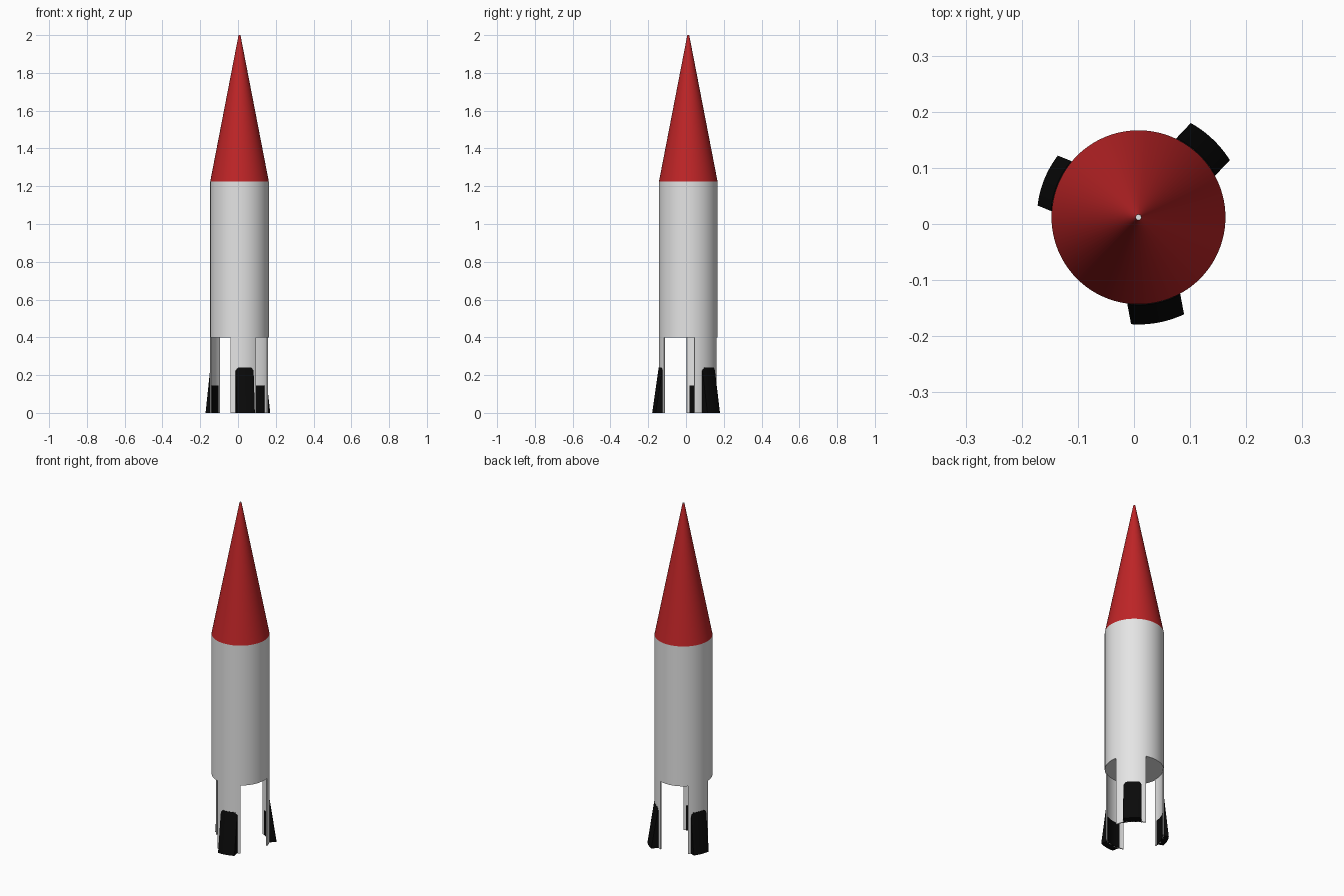
import bpy, bmesh, math

if "Cube" in bpy.data.objects:
    bpy.data.objects.remove(bpy.data.objects["Cube"])

CX, CY, R = 0.008, 0.012, 0.155   # hull axis and radius
Z_LEG, Z_NOSE, Z_TOP = 0.40, 1.225, 2.0


def material(name, rgb):
    m = bpy.data.materials.new(name)
    m.diffuse_color = (*rgb, 1)
    m.use_nodes = True
    m.node_tree.nodes["Principled BSDF"].inputs["Base Color"].default_value = m.diffuse_color
    return m


WHITE = material("white_paint", (0.78, 0.78, 0.78))
RED = material("red_paint", (0.52, 0.018, 0.02))
BLACK = material("black_rubber", (0.003, 0.003, 0.003))


def finish(name, bm, mats):
    bmesh.ops.recalc_face_normals(bm, faces=bm.faces)
    me = bpy.data.meshes.new(name)
    bm.to_mesh(me)
    bm.free()
    for m in mats:
        me.materials.append(m)
    ob = bpy.data.objects.new(name, me)
    bpy.context.collection.objects.link(ob)
    ob.location = (CX, CY, 0)
    bpy.context.view_layer.objects.active = ob
    for o in bpy.context.selected_objects:
        o.select_set(False)
    ob.select_set(True)
    bpy.ops.object.shade_smooth_by_angle(angle=math.radians(30))
    return ob


def frustum(bm, r1, r2, z1, z2, top, bottom, n=96):
    rings = [[bm.verts.new((r * math.cos(2 * math.pi * i / n),
                            r * math.sin(2 * math.pi * i / n), z)) for i in range(n)]
             for r, z in ((r1, z1), (r2, z2))]
    for i in range(n):
        j = (i + 1) % n
        bm.faces.new((rings[0][i], rings[0][j], rings[1][j], rings[1][i]))
    if bottom:
        bm.faces.new(rings[0][::-1])
    if top:
        bm.faces.new(rings[1])


def sweep(name, sections, mat):
    """Skin a row of closed cross-sections and cap both ends."""
    bm = bmesh.new()
    rows = [[bm.verts.new(p) for p in s] for s in sections]
    n = len(rows[0])
    for a, b in zip(rows, rows[1:]):
        for i in range(n):
            j = (i + 1) % n
            bm.faces.new((a[i], a[j], b[j], b[i]))
    bm.faces.new(rows[0])
    bm.faces.new(rows[-1][::-1])
    return finish(name, bm, [mat])


# Hull tube
bm = bmesh.new()
frustum(bm, R, R, Z_LEG, Z_NOSE, False, True)
finish("hull", bm, [WHITE])

# Nose cone with a tiny pale tip
bm = bmesh.new()
frustum(bm, R, 0.005, Z_NOSE, Z_TOP, True, False)
for f in bm.faces:
    if len(f.verts) > 4:
        f.material_index = 1
finish("nose_cone", bm, [RED, WHITE])

# Three curved legs, each with a flared foot pad: pad angle, pad radius, leg start, leg end
LEGS = [(46.5, 0.192, 12, 73), (158, 0.181, 134, 183), (280.6, 0.191, 252, 304.5)]
R_IN = R - 0.006
HALF = 0.048
for k, (angle, r_out, a0, a1) in enumerate(LEGS, 1):
    sections = []
    for i in range(17):
        a = math.radians(a0 + (a1 - a0) * i / 16)
        c, s = math.cos(a), math.sin(a)
        sections.append([(r * c, r * s, z) for r, z in
                         ((R, 0), (R, Z_LEG), (R_IN, Z_LEG), (R_IN, 0))])
    sweep(f"leg_{k}", sections, WHITE)

    # Foot pad: parallel sides, sloping outer face, shorter inner face
    c, s = math.cos(math.radians(angle)), math.sin(math.radians(angle))
    sections = []
    for i in range(17):
        w = HALF * (i / 8 - 1)
        zt = 0.24 - max(0, abs(w) - 0.036) * 1.3
        row = []
        for r, z in ((r_out, 0), (R + 0.0015, zt), (R - 0.003, zt),
                     (R - 0.003, 0.145), (R_IN - 0.002, 0.145), (R_IN - 0.002, 0)):
            d = math.sqrt(r * r - w * w)
            row.append((d * c - w * s, d * s + w * c, z))
        sections.append(row)
    sweep(f"foot_pad_{k}", sections, BLACK)
